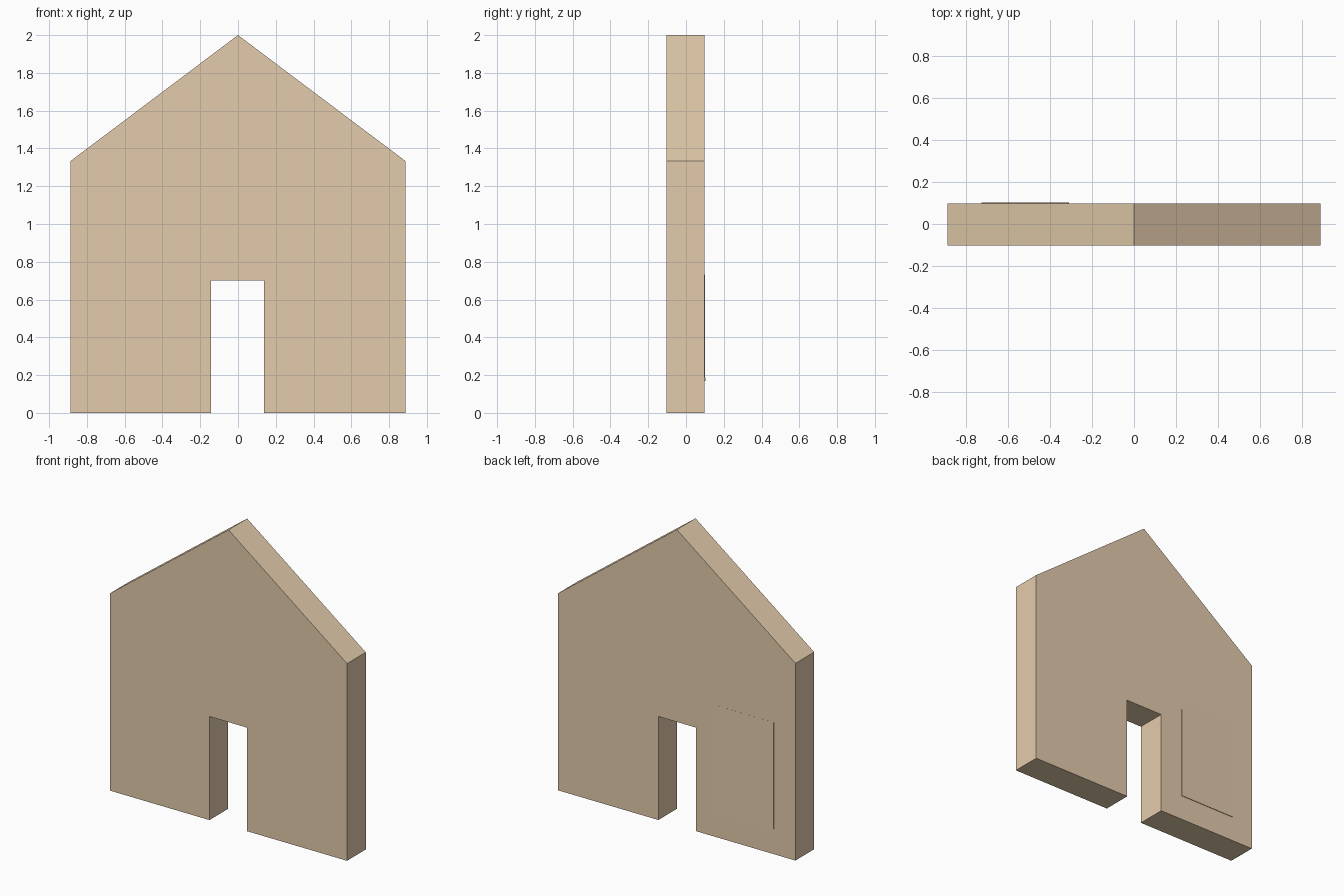
import bpy
import bmesh

if "Cube" in bpy.data.objects:
    bpy.data.objects.remove(bpy.data.objects["Cube"])

wood = bpy.data.materials.new("pale_wood")
wood.diffuse_color = (0.77, 0.60, 0.41, 1)
wood.use_nodes = True
wood.node_tree.nodes["Principled BSDF"].inputs["Base Color"].default_value = wood.diffuse_color


def finish(bm, name):
    bmesh.ops.recalc_face_normals(bm, faces=bm.faces)
    mesh = bpy.data.meshes.new(name)
    bm.to_mesh(mesh)
    bm.free()
    mesh.materials.append(wood)
    obj = bpy.data.objects.new(name, mesh)
    bpy.context.collection.objects.link(obj)
    return obj


def extrude_profile(name, points, y0, y1):
    """Flat x-z outline given thickness along y."""
    bm = bmesh.new()
    face = bm.faces.new([bm.verts.new((x, y0, z)) for x, z in points])
    new = bmesh.ops.extrude_face_region(bm, geom=[face])["geom"]
    for v in new:
        if isinstance(v, bmesh.types.BMVert):
            v.co.y = y1
    return finish(bm, name)


# Gabled wall with a doorway notch
W, EAVE, PEAK = 0.887, 1.333, 2.0
wall = [(-W, 0), (-0.142, 0), (-0.142, 0.70), (0.138, 0.70), (0.138, 0),
        (W, 0), (W, EAVE), (0, PEAK), (-W, EAVE)]
extrude_profile("gable_wall", wall, -0.102, 0.098)

# Thin panel on the back, leaning slightly into the wall at the top
panel = extrude_profile("back_panel",
                        [(-0.725, 0.17), (-0.31, 0.17), (-0.31, 0.89), (-0.725, 0.89)],
                        0.09, 0.102)
for v in panel.data.vertices:
    if v.co.z > 0.5 and v.co.y > 0.1:
        v.co.y = 0.0985
